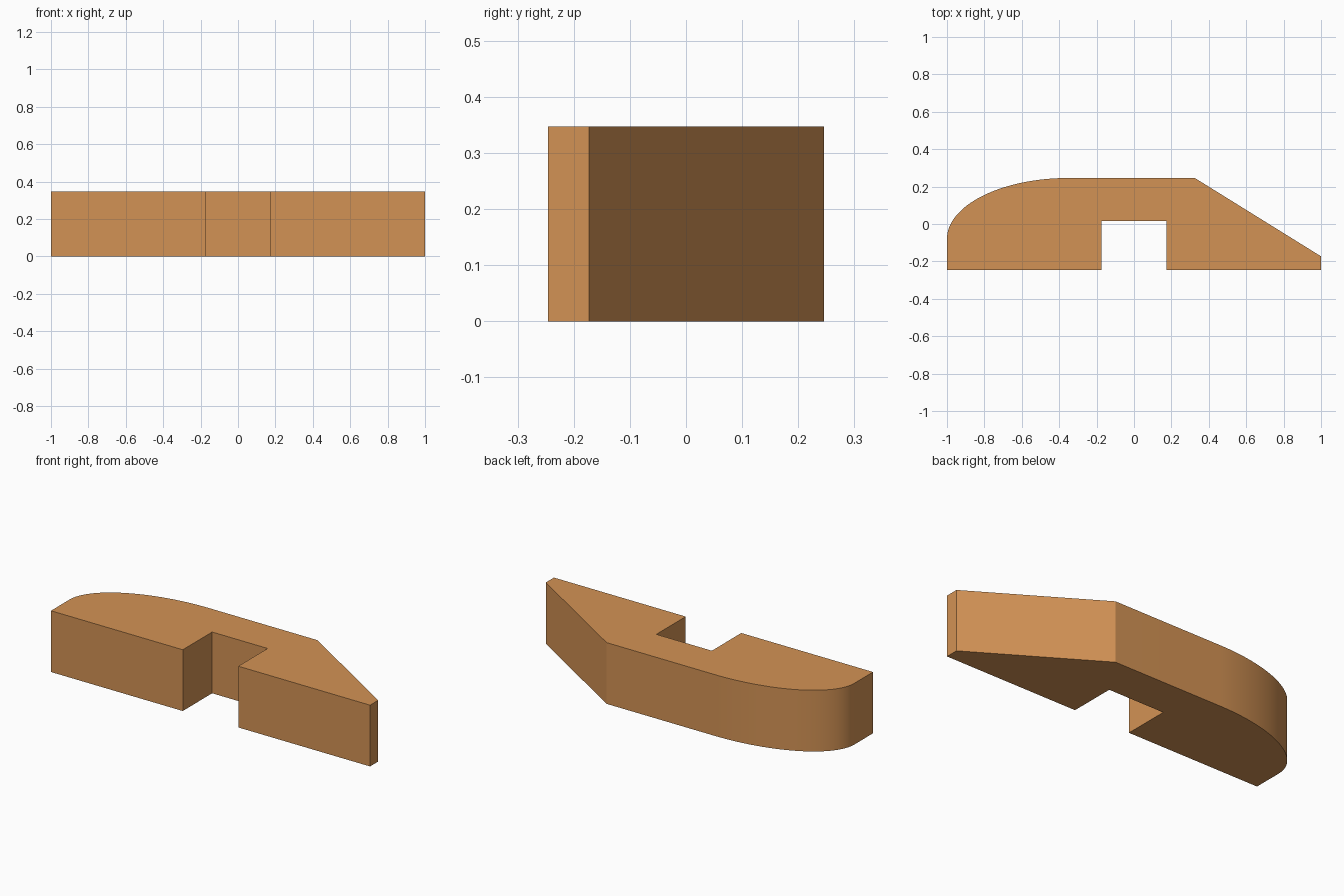
import bpy, bmesh, math

if "Cube" in bpy.data.objects:
    bpy.data.objects.remove(bpy.data.objects["Cube"])

HEIGHT = 0.347
HALF_Y = 0.246
NOTCH = 0.174

# Plan outline: base with square notch, sloped right end, flat back
outline = [(-1, -HALF_Y), (-NOTCH, -HALF_Y), (-NOTCH, 0.017), (NOTCH, 0.017),
           (NOTCH, -HALF_Y), (1, -HALF_Y), (1, -0.173), (0.325, HALF_Y)]

# Rounded left end: quarter ellipse from the flat back down to the left side
CX, CY, STEPS = -0.35, -0.08, 32
for i in range(STEPS + 1):
    a = math.pi / 2 * (1 + i / STEPS)
    outline.append((CX + (1 + CX) * math.cos(a), CY + (HALF_Y - CY) * math.sin(a)))

# Extrude the outline upward
bm = bmesh.new()
base = bm.faces.new([bm.verts.new((x, y, 0)) for x, y in outline])
top = bmesh.ops.extrude_face_region(bm, geom=[base], use_keep_orig=True)
bmesh.ops.translate(bm, vec=(0, 0, HEIGHT),
                    verts=[g for g in top["geom"] if isinstance(g, bmesh.types.BMVert)])
bmesh.ops.recalc_face_normals(bm, faces=bm.faces)
mesh = bpy.data.meshes.new("notched_block")
bm.to_mesh(mesh)
bm.free()

block = bpy.data.objects.new("notched_block", mesh)
bpy.context.collection.objects.link(block)

# Warm wood colour
wood = bpy.data.materials.new("wood")
wood.diffuse_color = (0.65, 0.29, 0.09, 1)
wood.use_nodes = True
wood.node_tree.nodes["Principled BSDF"].inputs["Base Color"].default_value = wood.diffuse_color
mesh.materials.append(wood)

# Smooth the rounded end, keep the corners sharp
bpy.context.view_layer.objects.active = block
block.select_set(True)
bpy.ops.object.shade_smooth_by_angle(angle=math.radians(20))
